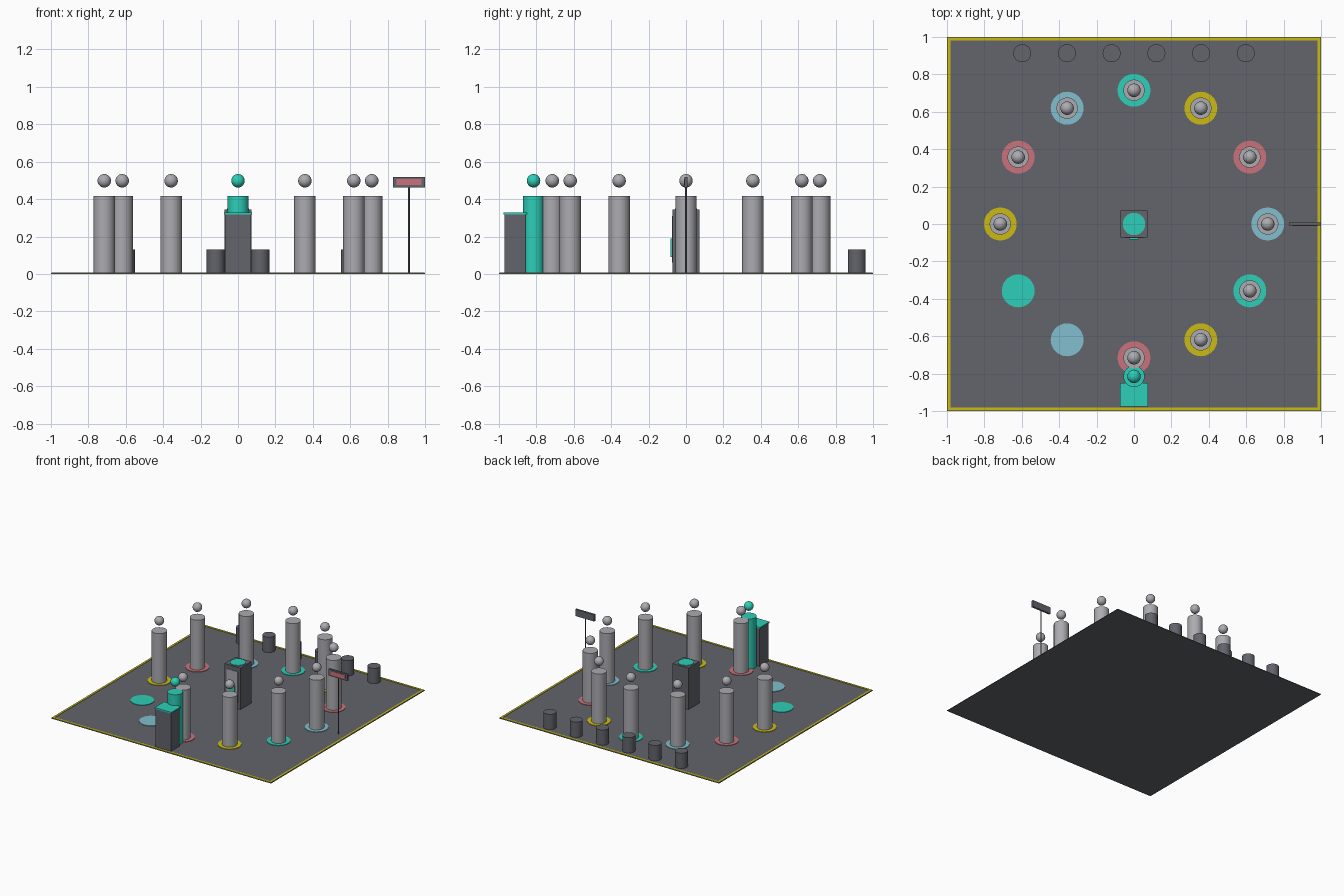
import bpy
from math import radians, cos, sin

cube = bpy.data.objects.get("Cube")
if cube:
    bpy.data.objects.remove(cube, do_unlink=True)


def material(name, *rgb):
    m = bpy.data.materials.new(name)
    m.use_nodes = True
    m.diffuse_color = (*rgb, 1)
    m.node_tree.nodes["Principled BSDF"].inputs["Base Color"].default_value = (*rgb, 1)
    return m


dark = material("charcoal", 0.125, 0.128, 0.15)
grey = material("light_grey", 0.41, 0.41, 0.44)
teal = material("teal", 0.027, 0.62, 0.48)
yellow = material("yellow", 0.6, 0.5, 0.007)
pink = material("rose", 0.6, 0.17, 0.2)
blue = material("pale_blue", 0.22, 0.52, 0.62)


def finish(name, mat, smooth=False):
    ob = bpy.context.object
    ob.name = name
    ob.data.materials.append(mat)
    if smooth:
        bpy.ops.object.shade_smooth_by_angle(angle=radians(40))
    return ob


def box(name, mat, x, y, z):
    """Box between the (low, high) pairs on each axis."""
    spans = (x, y, z)
    bpy.ops.mesh.primitive_cube_add(size=1, location=[(a + b) / 2 for a, b in spans])
    ob = finish(name, mat)
    for v in ob.data.vertices:
        for i, (a, b) in enumerate(spans):
            v.co[i] *= b - a
    return ob


def cylinder(name, mat, x, y, radius, low, high):
    bpy.ops.mesh.primitive_cylinder_add(vertices=32, radius=radius, depth=high - low,
                                        location=(x, y, (low + high) / 2))
    return finish(name, mat, True)


def person(name, mat, x, y):
    cylinder(name + "_body", mat, x, y, 0.057, FLOOR, 0.417)
    bpy.ops.mesh.primitive_uv_sphere_add(segments=24, ring_count=14, radius=0.036,
                                         location=(x, y, 0.498))
    finish(name + "_head", mat, True)


FLOOR = 0.004

# Floor with its yellow border
box("floor", dark, (-1, 1), (-1, 1), (0, FLOOR))
for side, s in (("low", -1), ("high", 1)):
    edge = sorted((s * 0.98, s * 0.996))
    box("border_x_" + side, yellow, edge, (-0.996, 0.996), (FLOOR, 0.007))
    box("border_y_" + side, yellow, (-0.98, 0.98), edge, (FLOOR, 0.007))

# Ring of coloured spots, two of them left empty
spot_colours = (blue, pink, yellow, teal)
for i in range(12):
    a = radians(30 * i)
    x, y = 0.715 * cos(a), 0.715 * sin(a)
    cylinder(f"spot_{i}", spot_colours[i % 4], x, y, 0.088, FLOOR, 0.008)
    if i not in (7, 8):
        person(f"visitor_{i}", grey, x, y)

# Host behind the lectern
person("host", teal, 0, -0.815)
box("lectern", dark, (-0.07, 0.07), (-0.97, -0.857), (FLOOR, 0.317))
box("lectern_top", teal, (-0.076, 0.076), (-0.976, -0.851), (0.317, 0.328))

# Central kiosk with front screen and round top
box("kiosk", dark, (-0.072, 0.072), (-0.072, 0.072), (FLOOR, 0.345))
box("kiosk_panel", grey, (-0.05, 0.05), (-0.076, -0.072), (0.06, 0.31))
box("kiosk_button", teal, (-0.025, 0.025), (-0.083, -0.076), (0.09, 0.19))
cylinder("kiosk_top_disc", teal, 0, 0, 0.06, 0.345, 0.35)

# Row of stools along the back
for i in range(6):
    cylinder(f"stool_{i}", dark, (i - 2.5) * 0.239, 0.913, 0.048, FLOOR, 0.13)

# Sign on a pole
cylinder("sign_pole", dark, 0.914, 0, 0.005, FLOOR, 0.465)
box("sign_board", dark, (0.829, 1.0), (-0.008, 0.008), (0.463, 0.518))
box("sign_face", pink, (0.848, 0.981), (-0.011, -0.008), (0.475, 0.507))
